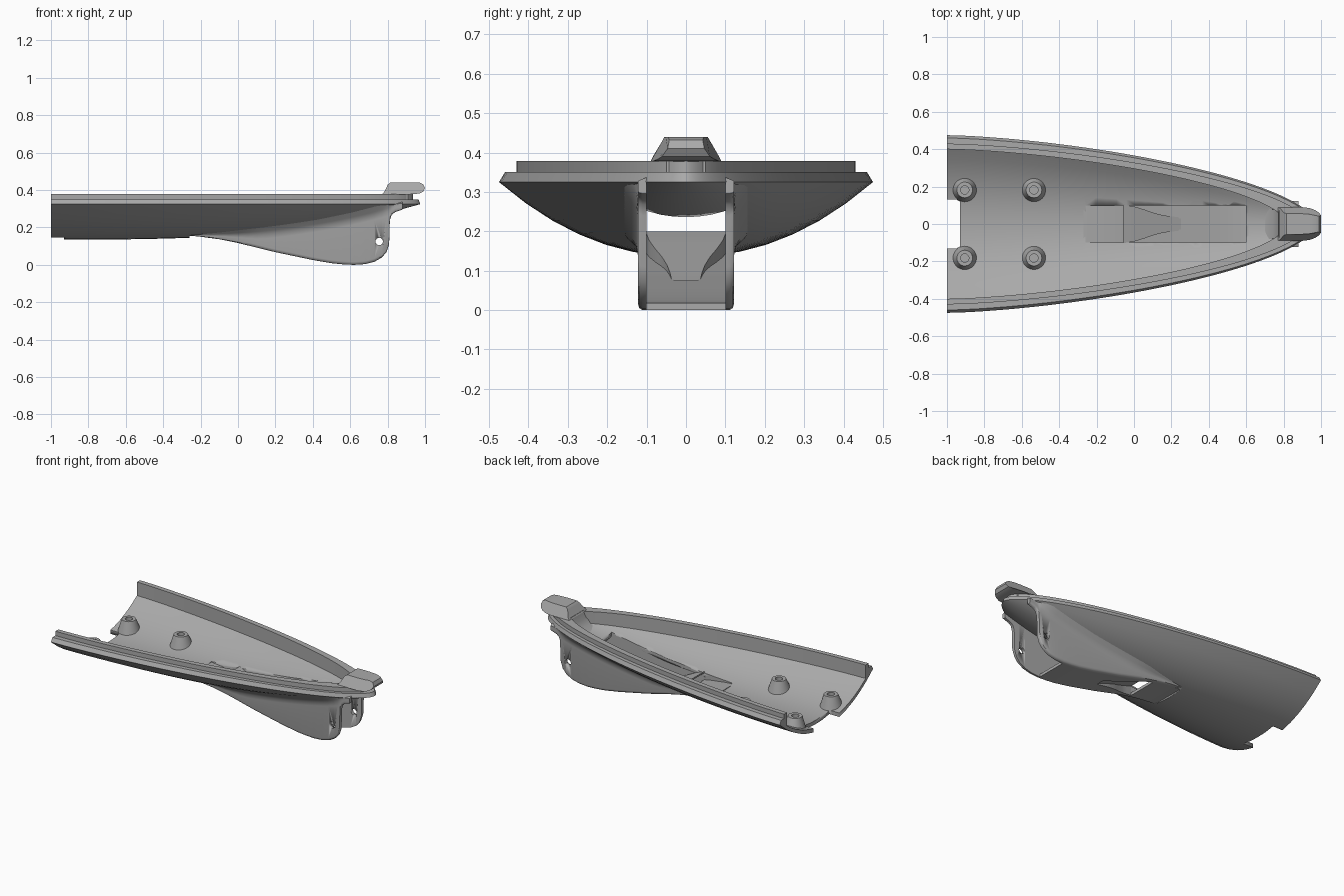
import bpy, bmesh, math

cube = bpy.data.objects.get("Cube")
if cube:
    bpy.data.objects.remove(cube, do_unlink=True)

grey = bpy.data.materials.new("plain grey")
grey.use_nodes = True
grey.diffuse_color = (0.4, 0.4, 0.4, 1)
grey.node_tree.nodes["Principled BSDF"].inputs["Base Color"].default_value = (0.4, 0.4, 0.4, 1)


def finish(bm, name, angle=30):
    bmesh.ops.remove_doubles(bm, verts=bm.verts, dist=0.00005)
    bmesh.ops.recalc_face_normals(bm, faces=bm.faces)
    mesh = bpy.data.meshes.new(name)
    bm.to_mesh(mesh)
    bm.free()
    ob = bpy.data.objects.new(name, mesh)
    bpy.context.collection.objects.link(ob)
    mesh.materials.append(grey)
    bpy.ops.object.select_all(action='DESELECT')
    ob.select_set(True)
    bpy.context.view_layer.objects.active = ob
    bpy.ops.object.shade_smooth_by_angle(angle=math.radians(angle))
    return ob


def loft(rings, name, caps=(True, True), angle=30):
    """Skin a list of closed rings of points."""
    bm = bmesh.new()
    vs = [[bm.verts.new(p) for p in r] for r in rings]
    for a, b in zip(vs, vs[1:]):
        n = len(a)
        for i in range(n):
            bm.faces.new((a[i], a[(i + 1) % n], b[(i + 1) % n], b[i]))
    for cap, ring in zip(caps, (vs[0], vs[-1])):
        if cap:
            bm.faces.new(ring)
    return finish(bm, name, angle)


def cut(ob, cutter):
    cutter.hide_render = True
    mod = ob.modifiers.new("cut", 'BOOLEAN')
    mod.operation, mod.solver, mod.object = 'DIFFERENCE', 'EXACT', cutter
    bpy.ops.object.select_all(action='DESELECT')
    ob.select_set(True)
    bpy.context.view_layer.objects.active = ob
    bpy.ops.object.modifier_apply(modifier=mod.name)
    bpy.data.objects.remove(cutter, do_unlink=True)


def box(x0, x1, y, z0, z1):
    rect = [(-y, z0), (y, z0), (y, z1), (-y, z1)]
    return loft([[(x, a, b) for a, b in rect] for x in (x0, x1)], "cutter")


def interp(table, x):
    for (x0, z0), (x1, z1) in zip(table, table[1:]):
        if x <= x1:
            return z0 + (z1 - z0) * max(0, x - x0) / (x1 - x0)
    return table[-1][1]


# Hull shape
def plan(s):
    return max(0.0, 1 - s ** 1.5) ** 0.58


def hull_z(x, y):
    t = min(1, (x + 1) / 1.975)
    keel = 0.135 + 0.19 * t ** 3
    w = max(0.475 * plan(t), 0.0001)
    return keel + (0.325 - keel) * min(1, abs(y) / w) ** 2.15


STEPS, ACROSS = 48, 14
rim = [(1.975, .475, .325), (1.965, .46, .35), (1.935, .43, .35), (1.935, .43, .378), (1.82, .40, .378)]
rings = []
for k in range(STEPS + 1):
    s = 1 - (1 - k / STEPS) ** 2
    p = plan(s)
    side = [(-1 + L * s, W * p, z) for L, W, z in rim]
    x_in, x_out = -1 + 1.82 * s, -1 + 1.975 * s
    us = [1 - 2 * i / ACROSS for i in range(ACROSS + 1)]
    inner = [(x_in, .4 * p * u, hull_z(x_in, .4 * p * u) + .025) for u in us]
    other = [(x, -y, z) for x, y, z in reversed(side)]
    outer = [(x_out, -.475 * p * u, hull_z(x_out, .475 * p * u)) for u in us[1:-1]]
    rings.append(side + inner + other + outer)
hull = loft(rings, "hull", (True, False))
cut(hull, box(-1.1, -.93, .13, 0, .3))
cut(hull, box(-.26, .6, .1, -.1, .36))

# Keel fins on both sides of the duct
keel_line = [(-.25, .157), (-.1, .137), (0, .117), (.2, .068), (.4, .026), (.5, .009), (.56, .003), (.62, 0),
             (.68, .004), (.73, .017), (.77, .04), (.795, .07), (.808, .11), (.812, .24), (.822, .268),
             (.84, .282), (.88, .296)]
xs = sorted(set([x for x, z in keel_line] + [-.25 + .05 * i for i in range(20)]))
for sign, label in ((1, "left"), (-1, "right")):
    rings = []
    for x in xs:
        zf, zh = interp(keel_line, x), hull_z(x, .122)
        h = max(zh - zf, .001)
        w = .475 * plan((x + 1) / 1.975)
        flare = min(.038, h * .6, max(0, w - .13))
        r, f = min(.016, h * .2), min(.05, h * .5)
        sec = [(.1, max(zh, zf) + .012), (.1, zf), (.111, zf), (.119, zf + r * .35), (.122, zf + r),
               (.122, zh - f), (.122 + flare * .12, zh - f * .5), (.122 + flare * .42, zh - f * .15),
               (.122 + flare, hull_z(x, .122 + flare) + .003)]
        rings.append([(x, sign * y, z) for y, z in sec])
    fin = loft(rings, label + "_keel_fin", angle=40)
    hole = [[(.755 + .02 * math.cos(a * math.pi / 12), y, .125 + .02 * math.sin(a * math.pi / 12))
             for a in range(24)] for y in (-.2, .2)]
    cut(fin, loft(hole, "cutter"))

# Duct floor with a curved scoop opening
scoop = [(-.06, .097), (0, .088), (.05, .073), (.1, .055), (.15, .042), (.2, .034), (.25, .03)]


def floor_strip(name, stations, lo, hi, lift=lambda x: 0, thick=.018):
    rings = []
    for x in stations:
        z = interp(keel_line, x) + lift(x)
        a, b = lo(x), hi(x)
        rings.append([(x, a, z), (x, b, z), (x, b, z + thick), (x, a, z + thick)])
    return loft(rings, name)


def scoop_w(x):
    return interp(scoop, x)


def rise(x):
    return .055 * (.25 - x) / .31


mid = [-.06 + .31 * i / 16 for i in range(17)]
floor_strip("duct_floor_rear", [-.27, -.2, -.1, -.06], lambda x: -.102, lambda x: .102)
floor_strip("duct_floor_front", [.25, .3, .35, .4, .45, .5, .53, .56, .59, .62], lambda x: -.102, lambda x: .102)
floor_strip("left_duct_floor", mid, scoop_w, lambda x: .102)
floor_strip("right_duct_floor", mid, lambda x: -.102, lambda x: -scoop_w(x))
floor_strip("scoop_ramp", mid, lambda x: -scoop_w(x), scoop_w, lambda x: rise(x) + .006, .01)
for sign, label in ((1, "left"), (-1, "right")):
    rings = []
    for x in mid:
        z, y = interp(keel_line, x) + .005, scoop_w(x)
        top = z + rise(x) + .011
        rings.append([(x, sign * a, b) for a, b in ((y, z), (y + .006, z), (y + .006, top), (y, top))])
    loft(rings, label + "_scoop_wall")

# Screw bosses
for x0 in (-.905, -.535):
    for y0, label in ((.182, "left"), (-.182, "right")):
        rings = []
        for r, z in ((.067, None), (.042, .25), (.022, .25), (.022, .21)):
            ring = []
            for i in range(32):
                a = i * math.pi / 16
                x, y = x0 + r * math.cos(a), y0 + r * math.sin(a)
                ring.append((x, y, hull_z(x, y) + .012 if z is None else z))
            rings.append(ring)
        loft(rings, label + ("_rear" if x0 < -.7 else "_middle") + "_boss")


def slab(name, profile, half):
    """Side profile widened by a rule for each point."""
    return loft([[(x, s * half(x, z), z) for x, z in profile] for s in (-1, 1)], name)


# Bow block and the hook above it
slab("bow_block", [(.7, .283), (.735, .305), (.76, .34), (.775, .385), (.91, .385), (.91, .325), (.78, .3)],
     lambda x, z: .085 - .035 * (x - .7) / .21)
slab("bow_hook", [(.77, .377), (.785, .395), (.8, .428), (.815, .44), (.9, .44), (.94, .44), (.97, .44),
                  (.989, .432), (1, .41), (.989, .39), (.97, .382), (.94, .378), (.9, .377)],
     lambda x, z: (.09 - .035 * min(1, max(0, z - .38) / .058)) * (1 - .35 * max(0, (x - .9) / .1) ** 2))
